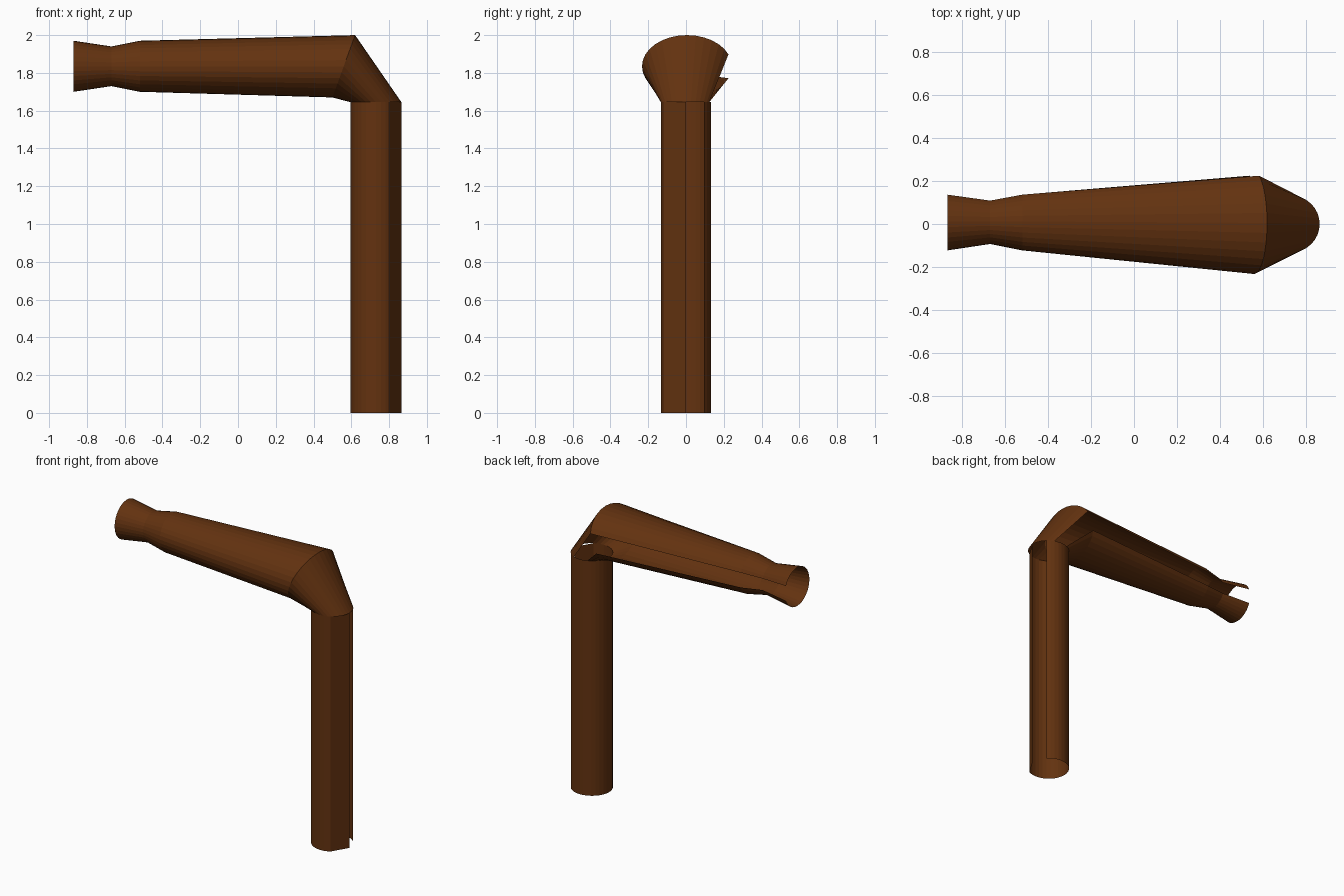
import bpy
import bmesh
from math import cos, sin, radians

cube = bpy.data.objects.get("Cube")
if cube:
    bpy.data.objects.remove(cube, do_unlink=True)

brown = bpy.data.materials.new("dark_brown")
brown.use_nodes = True
colour = (0.125, 0.032, 0.005, 1)
brown.diffuse_color = colour
brown.node_tree.nodes["Principled BSDF"].inputs["Base Color"].default_value = colour


def ring(top, bottom, width, shift, angles):
    """Ellipse through two (x, z) points, with a half width along y."""
    mid_x, mid_z = (top[0] + bottom[0]) / 2, (top[1] + bottom[1]) / 2
    dx, dz = top[0] - mid_x, top[1] - mid_z
    return [(mid_x + dx * cos(a), shift + width * sin(a), mid_z + dz * cos(a))
            for a in map(radians, angles)]


def open_tube(name, sections, angles):
    """Skin a row of rings, leaving the slit and both ends open."""
    bm = bmesh.new()
    loops = [[bm.verts.new(p) for p in ring(*s, angles)] for s in sections]
    for a, b in zip(loops, loops[1:]):
        for i in range(len(angles) - 1):
            bm.faces.new((a[i], a[i + 1], b[i + 1], b[i]))
    mesh = bpy.data.meshes.new(name)
    bm.to_mesh(mesh)
    bm.free()
    mesh.materials.append(brown)
    obj = bpy.data.objects.new(name, mesh)
    bpy.context.collection.objects.link(obj)
    return obj


# Angles run from the top (or +x) through the back; the slit faces the back
step = 11.25
slit_back = [112.5 + step * i for i in range(29)]

# Flared arm with a narrow neck near its open end
mouth = ((-0.87, 1.97), (-0.87, 1.70), 0.135, 0.012)
neck = ((-0.67, 1.94), (-0.67, 1.73), 0.105, 0.012)
collar = ((-0.52, 1.97), (-0.52, 1.70), 0.135, 0.012)
shoulder = ((0.62, 2.0), (0.50, 1.67), 0.238, 0.005)
joint = ((0.865, 1.645), (0.595, 1.645), 0.133, 0)
foot = ((0.865, 0), (0.595, 0), 0.133, 0)

open_tube("arm", [mouth, neck, collar, shoulder], slit_back)
open_tube("elbow", [shoulder, joint], slit_back)

# Upright with its own slit and one flat side
slit_side = [45 + step * i for i in range(23)] + [300, 360]
open_tube("upright", [joint, foot], slit_side)
